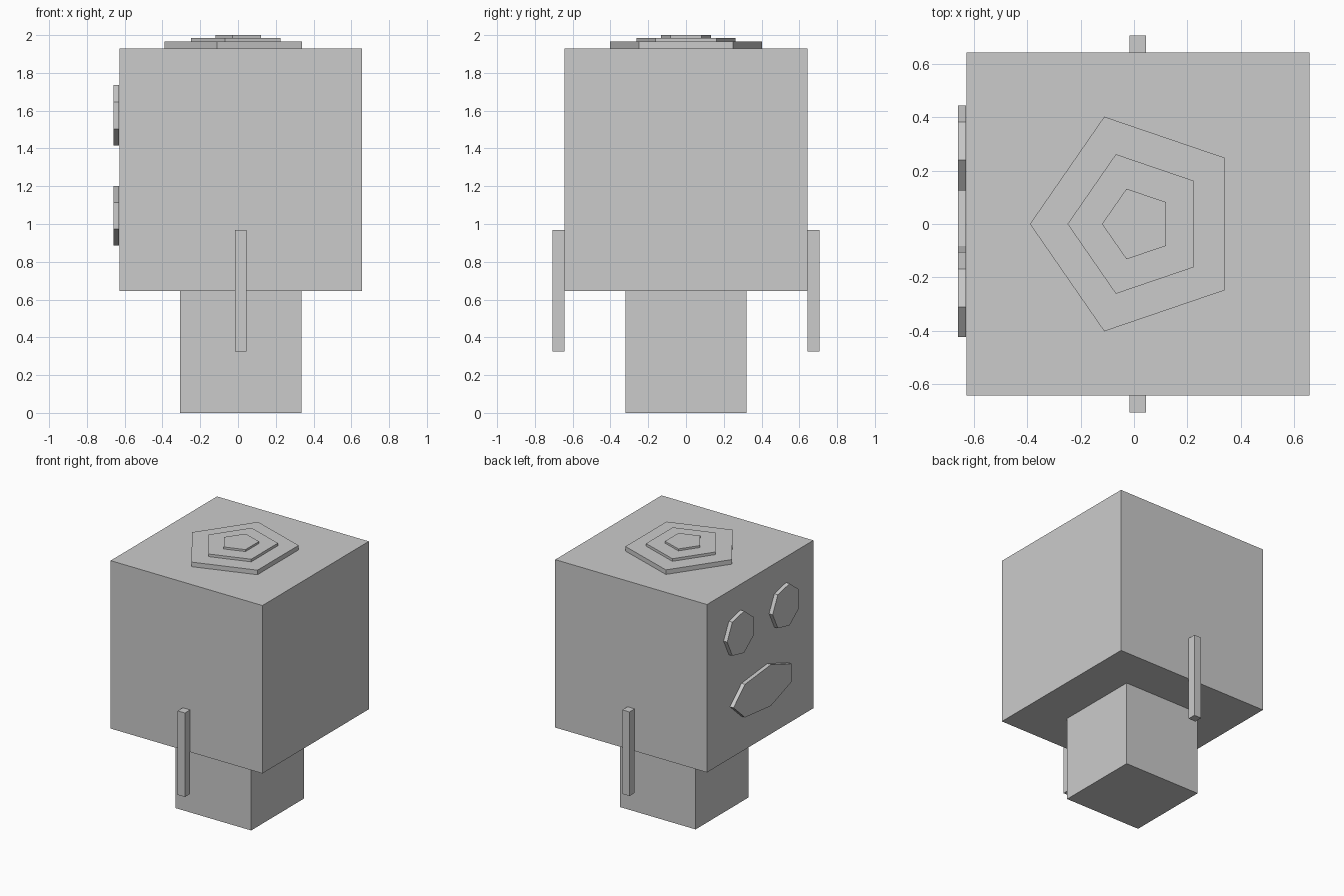
import bpy
import bmesh
from math import sin, cos, pi

if "Cube" in bpy.data.objects:
    bpy.data.objects.remove(bpy.data.objects["Cube"])


def make_object(name, bm):
    bmesh.ops.recalc_face_normals(bm, faces=bm.faces)
    mesh = bpy.data.meshes.new(name)
    bm.to_mesh(mesh)
    bm.free()
    obj = bpy.data.objects.new(name, mesh)
    bpy.context.collection.objects.link(obj)
    return obj


def box(name, lo, hi):
    bm = bmesh.new()
    bmesh.ops.create_cube(bm, size=1)
    for v in bm.verts:
        for i in range(3):
            v.co[i] = (lo[i] + hi[i]) / 2 + v.co[i] * (hi[i] - lo[i])
    return make_object(name, bm)


def prism(name, bottom, top):
    """Closed low-poly disc between two matching outlines."""
    bm = bmesh.new()
    a = [bm.verts.new(p) for p in bottom]
    b = [bm.verts.new(p) for p in top]
    bm.faces.new(a[::-1])
    bm.faces.new(b)
    n = len(a)
    for i in range(n):
        j = (i + 1) % n
        bm.faces.new((a[i], a[j], b[j], b[i]))
    return make_object(name, bm)


def pentagon_tier(name, rx, ry, z0, z1):
    angles = [pi + 2 * pi * i / 5 for i in range(5)]
    rings = [[(0.013 + rx * cos(t), ry * sin(t), z) for t in angles] for z in (z0, z1)]
    return prism(name, *rings)


def face_disc(name, y, z, ry, rz):
    angles = [2 * pi * i / 7 for i in range(7)]
    rings = [[(x, y + ry * cos(t), z + rz * sin(t)) for t in angles] for x in (-0.63, -0.66)]
    return prism(name, *rings)


# Body and head blocks
box("body", (-0.306, -0.321, 0), (0.336, 0.321, 0.645))
box("head", (-0.628, -0.643, 0.645), (0.657, 0.643, 1.93))

# Thin arms on both sides
for name, s in (("left_arm", 1), ("right_arm", -1)):
    y0, y1 = sorted((s * 0.643, s * 0.706))
    box(name, (-0.016, y0, 0.325), (0.045, y1, 0.968))

# Stepped pentagonal cap
pentagon_tier("cap_lower", 0.403, 0.423, 1.93, 1.965)
pentagon_tier("cap_middle", 0.262, 0.275, 1.965, 1.985)
pentagon_tier("cap_upper", 0.133, 0.139, 1.985, 2.0)

# Seven-sided eyes and mouth
face_disc("left_eye", 0.277, 1.575, 0.168, 0.164)
face_disc("right_eye", -0.273, 1.575, 0.168, 0.164)
face_disc("mouth", 0.0, 1.043, 0.368, 0.162)
